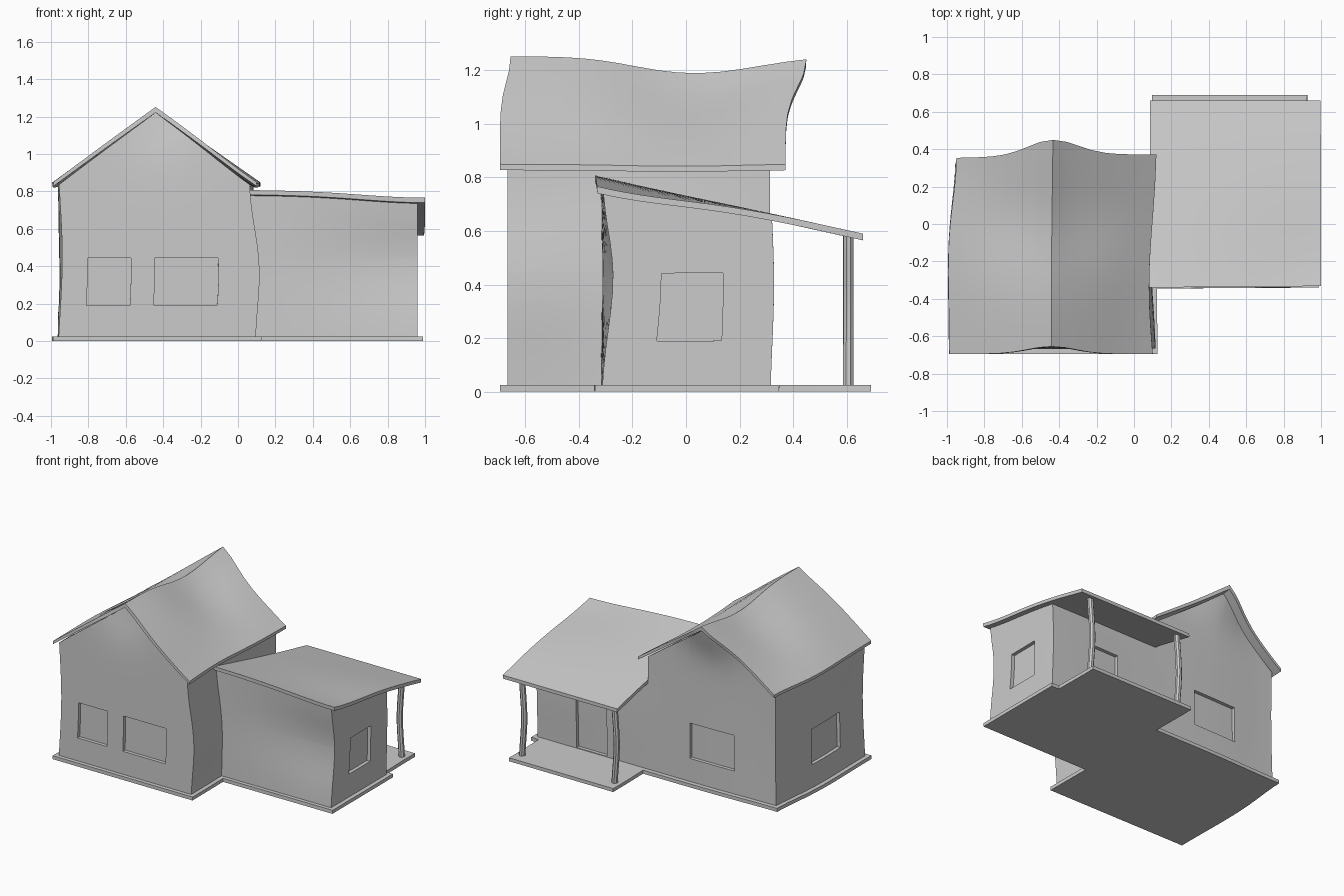
import bpy, bmesh, math
from mathutils import Vector

if "Cube" in bpy.data.objects:
    bpy.data.objects.remove(bpy.data.objects["Cube"])

# Hand-made wobble: (centre, spread, displacement) of soft bumps
BUMPS = [
    ((-1, .38, .5), (.3, .25, .8), (.055, -.02, 0)),
    ((-.97, -.67, .45), (.35, .3, .3), (.03, 0, 0)),
    ((.1, -.67, .4), (.3, .25, .2), (.03, 0, 0)),
    ((.1, -.35, .85), (.25, .35, .25), (-.045, 0, 0)),
    ((-.44, .4, 1.25), (.18, .3, .15), (0, .08, 0)),
    ((-.44, -.67, 1.25), (.16, .25, .15), (0, .04, 0)),
    ((.96, -.3, .43), (.4, .22, .2), (0, .045, 0)),
    ((.9, .31, .4), (.4, .15, .22), (0, .015, 0)),
    ((1, -.33, .77), (.35, .3, .15), (0, 0, -.045)),
    ((-.44, 0, 1.2), (.5, .2, .2), (0, 0, -.065)),
    ((.5, .6, .3), (.8, .13, .16), (-.025, 0, 0)),
]


def warp(p):
    q = p.copy()
    for c, s, d in BUMPS:
        e = sum(((p[i] - c[i]) / s[i]) ** 2 for i in range(3))
        q += Vector(d) * math.exp(-.5 * e)
    return q


def prism(name, profile, axis, lo, hi, recesses=(), cuts=(), depth=.025):
    """Extrude a profile along an axis, slice it finely, recess openings, warp."""
    def place(u, v, w):
        return [(w, u, v), (u, w, v), (u, v, w)][axis]

    bm = bmesh.new()
    face = bm.faces.new([bm.verts.new(place(u, v, lo)) for u, v in profile])
    out = bmesh.ops.extrude_face_region(bm, geom=[face], use_keep_orig=True)
    shift = Vector(place(0, 0, hi - lo))
    for v in out["geom"]:
        if isinstance(v, bmesh.types.BMVert):
            v.co += shift
    bmesh.ops.recalc_face_normals(bm, faces=bm.faces)

    # slice at the given planes first, then at opening edges and regular steps
    planes = list(cuts)
    for a, side, u0, u1, z0, z1 in recesses:
        planes += [(1 - a, u0), (1 - a, u1), (2, z0), (2, z1)]
    for a in range(3):
        co = [v.co[a] for v in bm.verts]
        n = max(1, round((max(co) - min(co)) / .07))
        planes += [(a, min(co) + (max(co) - min(co)) * k / n) for k in range(1, n)]
    for a, t in planes:
        no, pt = Vector((0, 0, 0)), Vector((0, 0, 0))
        no[a], pt[a] = 1, t
        bmesh.ops.bisect_plane(bm, geom=bm.verts[:] + bm.edges[:] + bm.faces[:],
                               dist=1e-4, plane_co=pt, plane_no=no)

    # push windows and doors inwards
    for a, side, u0, u1, z0, z1 in recesses:
        bm.normal_update()
        fs = []
        for f in bm.faces:
            c = f.calc_center_median()
            if f.normal[a] * side > .9 and u0 < c[1 - a] < u1 and z0 < c.z < z1:
                fs.append(f)
        out = bmesh.ops.extrude_face_region(bm, geom=fs)
        for v in out["geom"]:
            if isinstance(v, bmesh.types.BMVert):
                v.co[a] -= side * depth
        old = [f for f in fs if f.is_valid]
        if old:
            bmesh.ops.delete(bm, geom=old, context='FACES')

    for v in bm.verts:
        v.co = warp(v.co)
    bmesh.ops.recalc_face_normals(bm, faces=bm.faces)
    me = bpy.data.meshes.new(name)
    bm.to_mesh(me)
    bm.free()
    ob = bpy.data.objects.new(name, me)
    bpy.context.collection.objects.link(ob)
    bpy.ops.object.select_all(action='DESELECT')
    ob.select_set(True)
    bpy.context.view_layer.objects.active = ob
    bpy.ops.object.shade_smooth_by_angle(angle=math.radians(30))
    return ob


# Floor slab with porch
prism("floor_slab", [(-1, -.695), (.12, -.695), (.12, -.345), (.99, -.345),
                     (.99, .345), (.93, .345), (.93, .69), (.1, .69),
                     (.1, .345), (-1, .345)], 2, 0, .025,
      cuts=[(1, -.345), (1, .345), (0, .12), (0, .1), (0, .93)])

# Gabled main house: two front windows, one at the back, one on the left
Z0, Z1 = .19, .445
prism("main_walls", [(-.97, .02), (.09, .02), (.09, .837), (-.44, 1.222), (-.97, .837)],
      1, -.667, .313, cuts=[(0, -.44)],
      recesses=[(1, -1, -.83, -.59, Z0, Z1), (1, -1, -.46, -.125, Z0, Z1),
                (1, 1, -.62, -.25, Z0, Z1), (0, -1, -.39, -.06, Z0, Z1)])
prism("main_roof", [(-1, .828), (-.44, 1.222), (.125, .828), (.125, .85),
                    (-.44, 1.252), (-1, .85)], 1, -.695, .372, cuts=[(0, -.44)])


# Side wing under a lean-to roof, with a side window and a porch door
def roof_z(y):
    return .81 - .22 * (y + .34)


prism("wing_walls", [(-.318, .02), (.313, .02), (.313, roof_z(.313) - .022),
                     (-.318, roof_z(-.318) - .022)], 0, .08, .96,
      recesses=[(0, 1, -.125, .125, Z0, Z1), (1, 1, .41, .65, .03, .455)])
prism("wing_roof", [(-.34, roof_z(-.34) - .025), (.66, roof_z(.66) - .025),
                    (.66, roof_z(.66)), (-.34, roof_z(-.34))], 0, .09, 1.0)

# Porch posts
for side, x in (("left", .15), ("right", .885)):
    ring = [(x + .021 * math.cos(math.tau * k / 8 + math.pi / 8),
             .605 + .021 * math.sin(math.tau * k / 8 + math.pi / 8)) for k in range(8)]
    prism("porch_post_" + side, ring, 2, .02, roof_z(.605) - .015)
